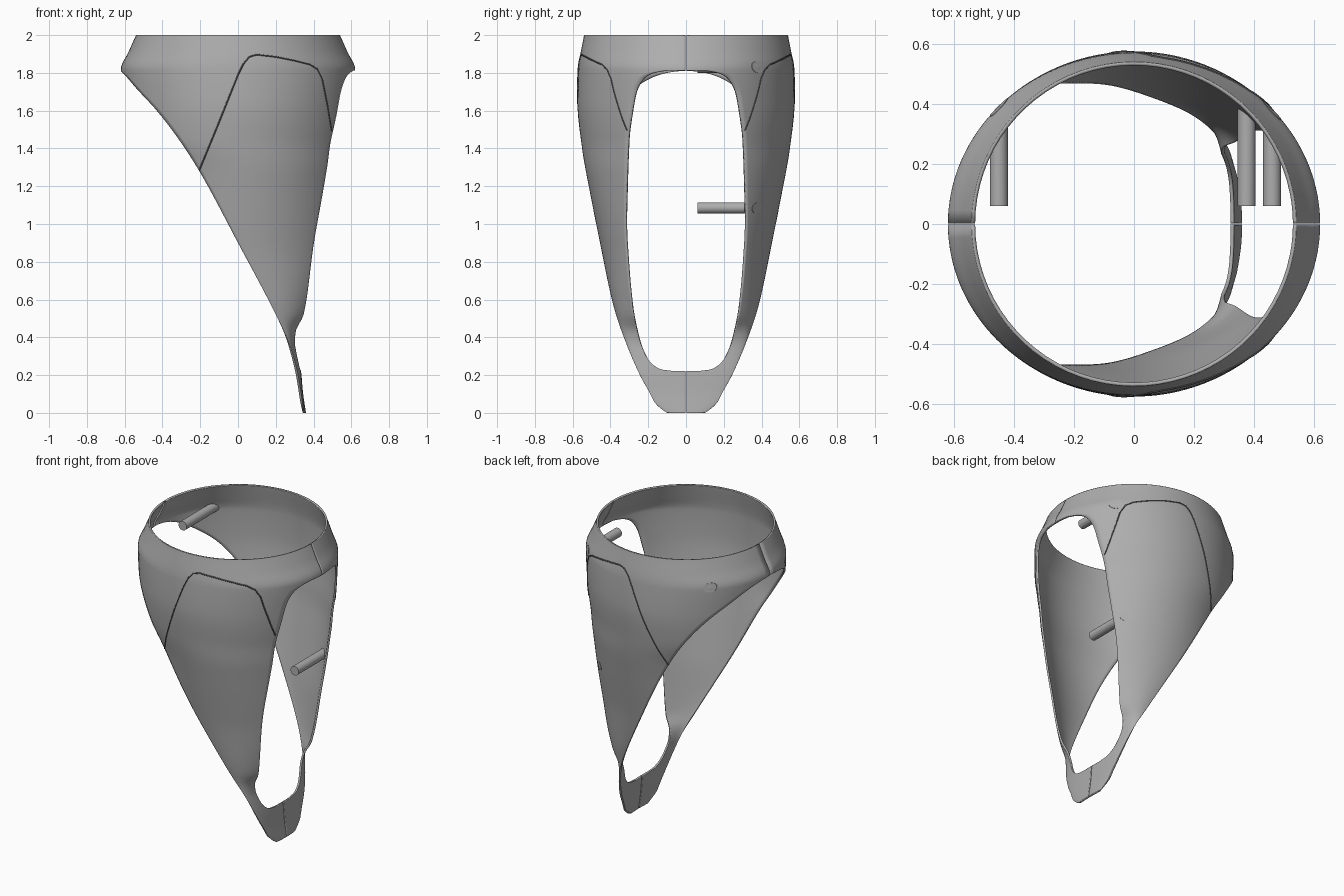
import bpy, bmesh, math

cube = bpy.data.objects.get("Cube")
if cube:
    bpy.data.objects.remove(cube, do_unlink=True)


def material(name, value):
    m = bpy.data.materials.new(name)
    m.use_nodes = True
    m.diffuse_color = (value, value, value, 1)
    m.node_tree.nodes["Principled BSDF"].inputs["Base Color"].default_value = m.diffuse_color
    return m


grey = material("shell grey", 0.42)
seam_grey = material("seam grey", 0.12)


def smooth_curve(keys):
    """Monotone cubic interpolation through (z, value) keys."""
    d = [(q[1] - p[1]) / (q[0] - p[0]) for p, q in zip(keys, keys[1:])]
    m = [d[0]] + [2 * p * q / (p + q) if p * q > 0 else 0 for p, q in zip(d, d[1:])] + [d[-1]]

    def f(z):
        z = min(max(z, keys[0][0]), keys[-1][0])
        i = 0
        while i < len(keys) - 2 and z > keys[i + 1][0]:
            i += 1
        (z0, v0), (z1, v1) = keys[i], keys[i + 1]
        h = z1 - z0
        t = (z - z0) / h
        s = t * t * (3 - 2 * t)
        return v0 + (v1 - v0) * s + h * t * (1 - t) * ((1 - t) * m[i] - t * m[i + 1])
    return f


# Elliptical cross-section at each height: centre, half depth, half width
centre = smooth_curve([(0, .35), (.1, .33), (.2, .313), (.35, .27), (.52, .19),
                       (.9, .05), (1.28, .03), (1.45, 0), (2, 0)])
half_x = smooth_curve([(0, .01), (.1, .015), (.2, .023), (.35, .05), (.43, .11), (.52, .24),
                       (.9, .49), (1.28, .543), (1.45, .59), (1.65, .61), (1.82, .62),
                       (1.91, .58), (2, .54)])
half_y = smooth_curve([(0, .1), (.02, .13), (.06, .175), (.2, .25), (.37, .32), (.57, .385),
                       (.9, .455), (1.15, .505), (1.4, .55), (1.65, .575), (1.82, .57), (2, .54)])
# Edge of the slanted opening (x) and of the long window (y)
slant = smooth_curve([(0, .35), (.2, .318), (.35, .277), (.52, .2), (.9, 0), (1.28, -.205),
                      (1.45, -.315), (1.6, -.43), (1.72, -.54), (1.79, -.6), (1.82, -.63)])
WIN_LOW, WIN_HIGH = .222, 1.812
window = smooth_curve([(WIN_LOW, .07), (.23, .13), (.26, .18), (.3, .21), (.4, .25), (.55, .285),
                       (.8, .31), (1, .32), (1.2, .315), (1.45, .305), (1.6, .285), (1.7, .265),
                       (1.77, .225), (1.8, .17), (WIN_HIGH, .1)])
GAP = .0025


def surface_y(x, z):
    u = (x - centre(z)) / half_x(z)
    return half_y(z) * math.sqrt(max(0, 1 - u * u))


def spaced(lo, hi, n):
    return [lo + (hi - lo) * (1 - math.cos(math.pi * i / n)) / 2 for i in range(n)]


def finish(bm, name, mat):
    me = bpy.data.meshes.new(name)
    bm.to_mesh(me)
    bm.free()
    me.materials.append(mat)
    ob = bpy.data.objects.new(name, me)
    bpy.context.collection.objects.link(ob)
    return ob


def shade(ob):
    bpy.ops.object.select_all(action="DESELECT")
    ob.select_set(True)
    bpy.context.view_layer.objects.active = ob
    bpy.ops.object.shade_smooth_by_angle(angle=math.radians(40))


# Shell: one half as a grid that follows both opening edges, then mirrored
heights = spaced(0, WIN_LOW, 12) + spaced(WIN_LOW, WIN_HIGH, 70) + spaced(WIN_HIGH, 2, 12) + [2]
INNER, OUTER = 8, 36
bm = bmesh.new()
rows = []
for z in heights:
    a, b, c = half_x(z), half_y(z), centre(z)
    end = math.acos(max(-1, min(1, (slant(z) - c) / a)))
    mid = math.asin(min(.95, window(z) / b))
    angles = [mid * i / INNER for i in range(INNER)]
    angles += [mid + (end - mid) * i / OUTER for i in range(OUTER + 1)]
    rows.append([bm.verts.new((c + a * math.cos(t), max(GAP, b * math.sin(t)), z)) for t in angles])
for r, (low, high) in enumerate(zip(rows, rows[1:])):
    in_window = WIN_LOW < (heights[r] + heights[r + 1]) / 2 < WIN_HIGH
    for i in range(INNER if in_window else 0, INNER + OUTER):
        bm.faces.new((low[i], low[i + 1], high[i + 1], high[i]))
loose = [v for v in bm.verts if not v.link_faces]
bmesh.ops.delete(bm, geom=loose, context="VERTS")
shell = finish(bm, "shell", grey)
shade(shell)
wall = shell.modifiers.new("wall", "SOLIDIFY")
wall.thickness = .012
wall.offset = -1
mirror = shell.modifiers.new("halves", "MIRROR")
mirror.use_axis = (False, True, False)
mirror.use_mirror_merge = False


# Pegs: rods running inward, outer end trimmed flush with the shell
def peg(name, x, z, radius=.03):
    bm = bmesh.new()
    bmesh.ops.create_cone(bm, cap_ends=True, segments=32, radius1=radius, radius2=radius, depth=1)
    for v in bm.verts:
        px, pz, outer = x + v.co.x, z + v.co.y, v.co.z > 0
        v.co = (px, surface_y(px, pz) + .002 if outer else .06, pz)
    bmesh.ops.recalc_face_normals(bm, faces=bm.faces)
    shade(finish(bm, name, grey))


peg("upper_peg_left", .46, 1.83)
peg("upper_peg_right", -.45, 1.83)
peg("lower_peg", .375, 1.085)

# Panel seams: thin lines lying on the shell, front and back
outline = [(-.205, 1.285), (-.1, 1.54), (0, 1.79), (.03, 1.85), (.06, 1.885), (.1, 1.897),
           (.2, 1.885), (.3, 1.865), (.38, 1.845), (.42, 1.82), (.445, 1.77), (.475, 1.62),
           (.498, 1.48)]
path = []
for (x0, z0), (x1, z1) in zip(outline, outline[1:]):
    path += [(x0 + (x1 - x0) * i / 10, z0 + (z1 - z0) * i / 10) for i in range(10)]
for name, side in (("front_seam", -1), ("back_seam", 1)):
    cu = bpy.data.curves.new(name, "CURVE")
    cu.dimensions = "3D"
    cu.bevel_depth = .004
    cu.bevel_resolution = 1
    line = cu.splines.new("POLY")
    line.points.add(len(path) - 1)
    for p, (x, z) in zip(line.points, path):
        p.co = (x, side * surface_y(x, z), z, 1)
    cu.materials.append(seam_grey)
    bpy.context.collection.objects.link(bpy.data.objects.new(name, cu))
